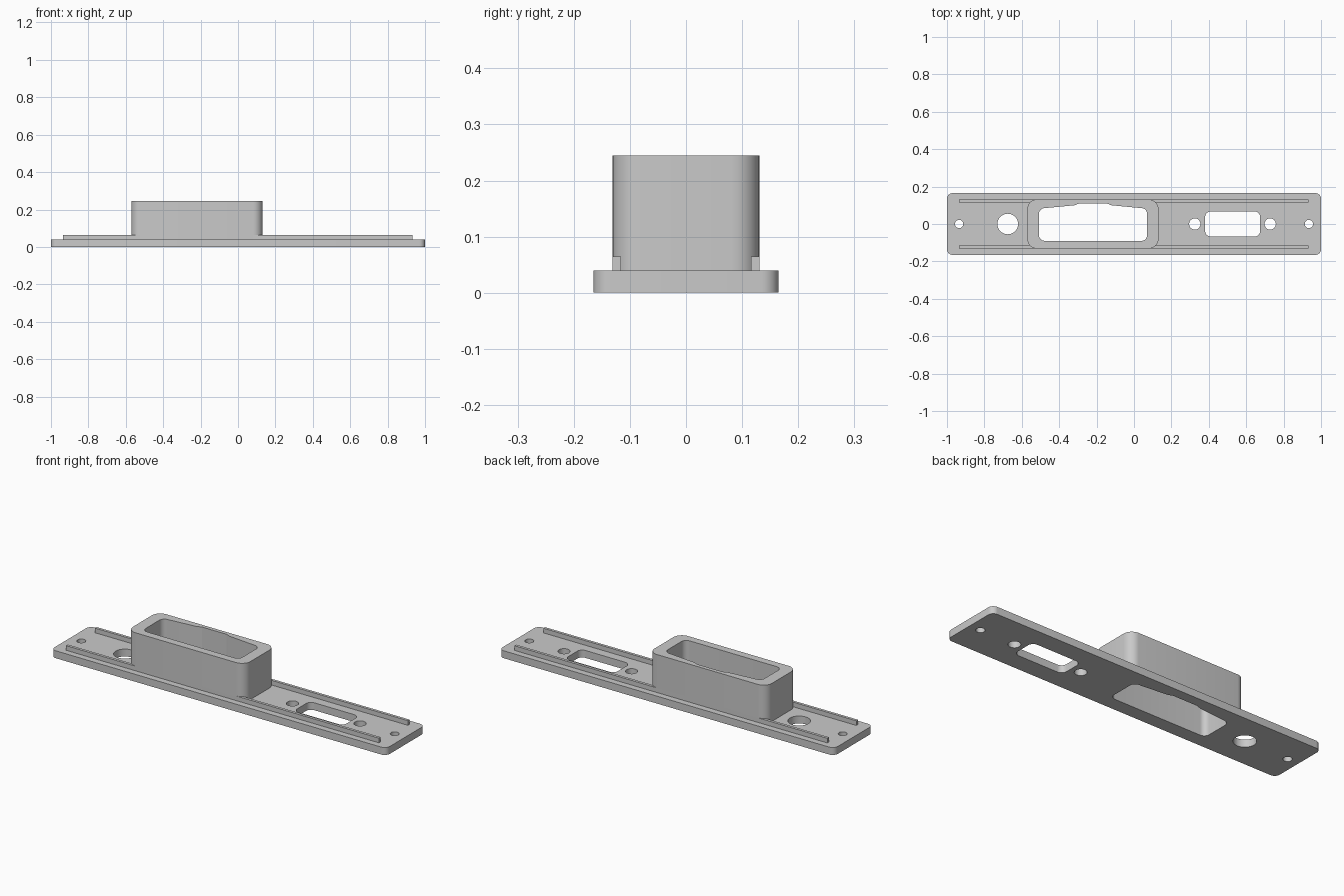
import bpy, bmesh
from math import radians, sin, cos
from mathutils import Vector

if "Cube" in bpy.data.objects:
    bpy.data.objects.remove(bpy.data.objects["Cube"], do_unlink=True)

GREY = (0.59, 0.59, 0.59, 1)
grey = bpy.data.materials.new("light grey plastic")
grey.use_nodes = True
grey.diffuse_color = GREY
grey.node_tree.nodes["Principled BSDF"].inputs["Base Color"].default_value = GREY


def rect(x0, x1, y0, y1):
    return [(x0, y0), (x1, y0), (x1, y1), (x0, y1)]


def fillet(points, radii, steps=8):
    """Round each polygon corner with an arc of the given radius."""
    out = []
    for i, p in enumerate(points):
        p, r = Vector(p), radii[i]
        if r == 0:
            out.append(p)
            continue
        a = (Vector(points[i - 1]) - p).normalized()
        b = (Vector(points[(i + 1) % len(points)]) - p).normalized()
        half = a.angle(b) / 2
        to_centre = r / sin(half)
        centre = p + (a + b).normalized() * to_centre
        reach = to_centre * cos(half)
        start = (p + a * reach - centre).normalized()
        end = (p + b * reach - centre).normalized()
        out += [centre + start.slerp(end, s / steps) * r for s in range(steps + 1)]
    return out


def prism(name, outline, z0, z1):
    bm = bmesh.new()
    face = bm.faces.new([bm.verts.new((p[0], p[1], z0)) for p in outline])
    top = bmesh.ops.extrude_face_region(bm, geom=[face])["geom"]
    bmesh.ops.translate(bm, vec=(0, 0, z1 - z0),
                        verts=[v for v in top if isinstance(v, bmesh.types.BMVert)])
    bmesh.ops.remove_doubles(bm, verts=bm.verts, dist=0.0001)
    bmesh.ops.recalc_face_normals(bm, faces=bm.faces)
    mesh = bpy.data.meshes.new(name)
    bm.to_mesh(mesh)
    bm.free()
    mesh.materials.append(grey)
    obj = bpy.data.objects.new(name, mesh)
    bpy.context.collection.objects.link(obj)
    return obj


def cut(obj, cutters):
    for c in cutters:
        m = obj.modifiers.new("cut " + c.name, "BOOLEAN")
        m.operation, m.solver, m.object = "DIFFERENCE", "EXACT", c


def cutter(name, outline):
    obj = prism(name, outline, -0.1, 0.4)
    obj.hide_render = True
    return obj


def round_hole(x, r):
    return cutter("hole", fillet(rect(x - r, x + r, -r, r), [r * 0.99] * 4))


# Solid parts
plate = prism("base_plate", fillet(rect(-1, 1, -0.165, 0.165), [0.03] * 4), 0, 0.04)
housing = prism("socket_housing",
                fillet(rect(-0.57, 0.131, -0.131, 0.131), [0.05] * 4), 0.04, 0.245)
rails = [prism("front_rail", rect(-0.935, 0.932, -0.131, -0.116), 0.04, 0.065),
         prism("back_rail", rect(-0.935, 0.932, 0.116, 0.131), 0.04, 0.065)]

# Socket opening with a shallow key notch in its back wall
opening = cutter("socket_opening", fillet(
    [(-0.508, -0.09), (0.07, -0.09), (0.07, 0.082), (-0.12, 0.1), (-0.145, 0.11),
     (-0.293, 0.11), (-0.318, 0.1), (-0.508, 0.082)],
    [0.03, 0.03, 0.03, 0, 0, 0, 0, 0.03]))

# Connector slot and screw holes
slot = cutter("connector_slot", fillet(rect(0.38, 0.675, -0.067, 0.067), [0.03] * 4))
holes = [round_hole(x, r) for x, r in
         ((-0.935, 0.022), (0.935, 0.022), (-0.675, 0.055), (0.325, 0.03), (0.728, 0.03))]
cut(plate, [opening, slot] + holes)
cut(housing, [opening])

# Apply the cuts, drop the cutters and smooth the rounded corners
for obj in (plate, housing, *rails):
    bpy.ops.object.select_all(action="DESELECT")
    bpy.context.view_layer.objects.active = obj
    obj.select_set(True)
    for m in list(obj.modifiers):
        bpy.ops.object.modifier_apply(modifier=m.name)
    bpy.ops.object.shade_smooth_by_angle(angle=radians(20))
for c in [opening, slot] + holes:
    bpy.data.objects.remove(c, do_unlink=True)
